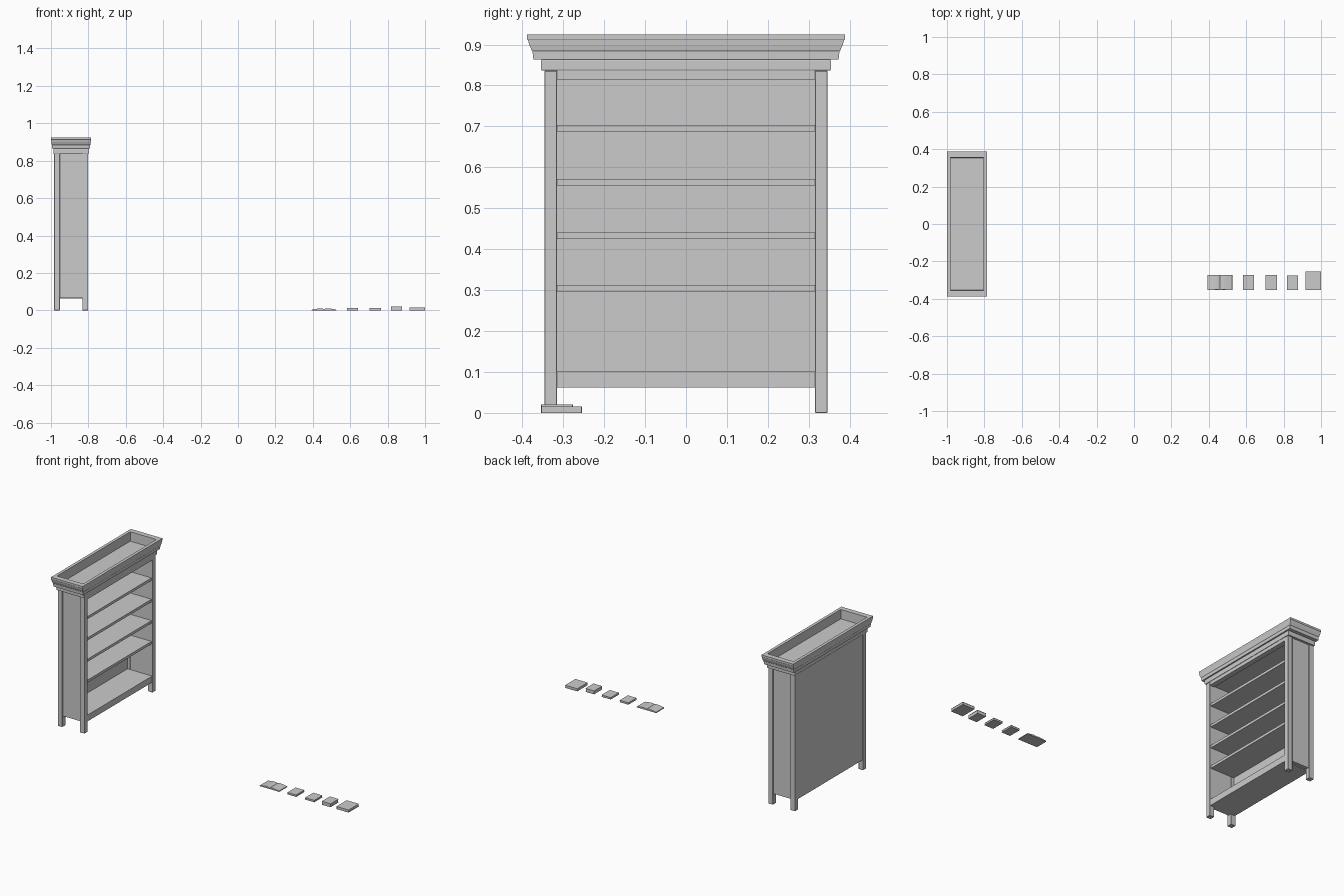
import bpy, bmesh

if "Cube" in bpy.data.objects:
    bpy.data.objects.remove(bpy.data.objects["Cube"])

CX = -0.8925          # bookcase centre in x; its open face looks to +x
HX, HY, LEG = 0.091, 0.346, 0.031


def mesh_object(name, bm):
    bmesh.ops.recalc_face_normals(bm, faces=bm.faces)
    me = bpy.data.meshes.new(name)
    bm.to_mesh(me)
    bm.free()
    ob = bpy.data.objects.new(name, me)
    bpy.context.collection.objects.link(ob)
    return ob


def box(name, x0, x1, y0, y1, z0, z1, bevel=0):
    bm = bmesh.new()
    bmesh.ops.create_cube(bm, size=1)
    for v in bm.verts:
        v.co = ((x0 + x1) / 2 + v.co.x * (x1 - x0),
                (y0 + y1) / 2 + v.co.y * (y1 - y0),
                (z0 + z1) / 2 + v.co.z * (z1 - z0))
    ob = mesh_object(name, bm)
    if bevel:
        m = ob.modifiers.new("bevel", "BEVEL")
        m.width, m.segments = bevel, 1
    return ob


def stacked_moulding(name, levels):
    """Rectangular rings (half x, half y, z) skinned together, ends capped."""
    bm = bmesh.new()
    rings = [[bm.verts.new((CX + sx * hx, sy * hy, z))
              for sx, sy in ((-1, -1), (1, -1), (1, 1), (-1, 1))]
             for hx, hy, z in levels]
    for a, b in zip(rings, rings[1:]):
        for i in range(4):
            j = (i + 1) % 4
            bm.faces.new((a[i], a[j], b[j], b[i]))
    bm.faces.new(rings[0])
    bm.faces.new(rings[-1])
    return mesh_object(name, bm)


# Corner posts and recessed side panels
for sy, side in ((-1, "left"), (1, "right")):
    ya, yb = sorted((sy * HY, sy * (HY - LEG)))
    box(f"{side}_back_post", CX - HX, CX - HX + LEG, ya, yb, 0, 0.836, 0.0015)
    box(f"{side}_front_post", CX + HX - LEG, CX + HX, ya, yb, 0, 0.836, 0.0015)
    ya, yb = sorted((sy * 0.338, sy * 0.317))
    box(f"{side}_side_panel", CX - HX + LEG, CX + HX - LEG, ya, yb, 0.065, 0.836)

# Back panel, top rails and ceiling
IY = HY - LEG
box("back_panel", CX - HX + 0.004, CX - HX + 0.012, -IY, IY, 0.062, 0.836)
box("front_top_rail", CX + HX - LEG, CX + HX, -IY, IY, 0.815, 0.836)
box("ceiling", CX - HX + 0.012, CX + HX - LEG, -0.317, 0.317, 0.82, 0.836)

# Shelves
for i, z in enumerate((0.297, 0.425, 0.556, 0.687)):
    box(f"shelf_{i + 1}", CX - HX + 0.012, CX + HX - 0.007, -IY, IY, z, z + 0.016)
box("bottom_shelf", CX - HX + 0.012, CX + HX - 0.003, -IY, IY, 0.062, 0.101)

# Neck trim below the crown
stacked_moulding("neck_trim", [
    (0.093, 0.352, 0.836), (0.095, 0.354, 0.839),
    (0.095, 0.354, 0.861), (0.093, 0.352, 0.864)])

# Flared crown with a sunken top
stacked_moulding("crown", [
    (0.1015, 0.373, 0.864), (0.102, 0.375, 0.884), (0.1035, 0.377, 0.886),
    (0.1055, 0.383, 0.899), (0.1065, 0.386, 0.911), (0.1075, 0.388, 0.913),
    (0.1075, 0.388, 0.925), (0.089, 0.356, 0.925), (0.088, 0.354, 0.868)])

# Closed books lying flat: covers, spine and page block
books = [(0.583, 0.642, -0.352, -0.273, 0.012), (0.703, 0.765, -0.352, -0.273, 0.012),
         (0.818, 0.877, -0.354, -0.276, 0.021), (0.917, 1.0, -0.354, -0.254, 0.016)]
for i, (x0, x1, y0, y1, h) in enumerate(books):
    t, n = 0.0015, i + 1
    box(f"book_{n}_back_cover", x0, x1, y0, y1, 0, t)
    box(f"book_{n}_front_cover", x0, x1, y0, y1, h - t, h)
    box(f"book_{n}_spine", x0, x0 + t, y0, y1, t, h - t)
    box(f"book_{n}_pages", x0 + t, x1 - t, y0 + t, y1 - t, t, h - t)

# Open book: thin cover and two arched page stacks
box("open_book_cover", 0.393, 0.527, -0.352, -0.272, 0, 0.0015)
half = [(0, 0.0015), (0, 0.006), (0.008, 0.0095), (0.02, 0.0105), (0.035, 0.009),
        (0.05, 0.0065), (0.065, 0.0045), (0.0655, 0.0015)]
for s, side in ((-1, "left"), (1, "right")):
    bm = bmesh.new()
    face = bm.faces.new([bm.verts.new((0.46 + s * x, -0.351, z)) for x, z in half])
    ext = bmesh.ops.extrude_face_region(bm, geom=[face])
    verts = [g for g in ext["geom"] if isinstance(g, bmesh.types.BMVert)]
    bmesh.ops.translate(bm, verts=verts, vec=(0, 0.078, 0))
    if face.is_valid and len(face.link_loops if hasattr(face, "link_loops") else []) < 0:
        bm.faces.remove(face)
    mesh_object(f"open_book_{side}_pages", bm)
